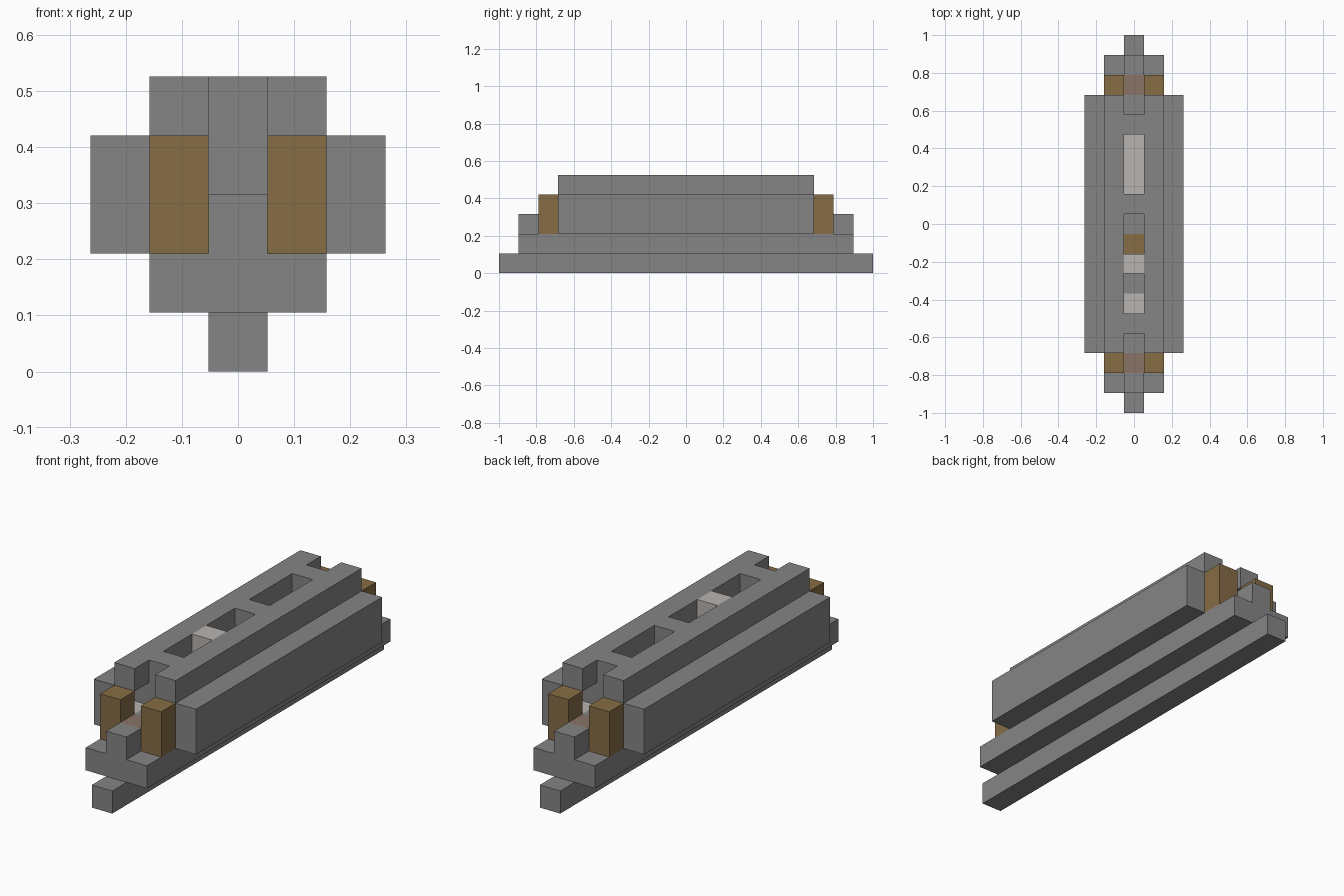
import bpy

cube = bpy.data.objects.get("Cube")
if cube:
    bpy.data.objects.remove(cube, do_unlink=True)

U = 2 / 19  # one block; the model is 19 blocks long


def material(name, rgb):
    m = bpy.data.materials.new(name)
    m.use_nodes = True
    m.diffuse_color = (*rgb, 1)
    m.node_tree.nodes["Principled BSDF"].inputs["Base Color"].default_value = (*rgb, 1)
    return m


GRAY = material("stone_gray", (0.235, 0.235, 0.235))
BROWN = material("wood_brown", (0.238, 0.153, 0.06))
LIGHT = material("pale_gray", (0.479, 0.456, 0.44))
CLAY = material("clay_brown", (0.254, 0.175, 0.138))


def box(name, mat, x, y, z):
    """Box from block ranges: x about the centre, y from the front, z from the ground."""
    spans = [(x[0] - 0.5, x[1] + 0.5), (y[0] - 9.5, y[1] - 8.5), (z[0], z[1] + 1)]
    bpy.ops.mesh.primitive_cube_add(size=1, location=[(a + b) / 2 * U for a, b in spans])
    ob = bpy.context.object
    ob.name = name
    ob.scale = [(b - a) * U for a, b in spans]
    bpy.ops.object.transform_apply(location=False, rotation=False, scale=True)
    ob.data.materials.append(mat)


# Keel and base deck
box("keel", GRAY, (0, 0), (0, 18), (0, 0))
box("base_deck", GRAY, (-1, 1), (1, 17), (1, 1))

# Side walls, inner walls and roof rails
for s, side in ((-1, "right"), (1, "left")):
    box(side + "_wall", GRAY, (2 * s, 2 * s), (3, 15), (2, 3))
    box(side + "_roof_rail", GRAY, (s, s), (3, 15), (4, 4))
    box(side + "_inner_wall", GRAY, (s, s), (4, 14), (2, 3))
    for y, end in ((2, "front"), (16, "back")):
        box(f"{side}_{end}_post", BROWN, (s, s), (y, y), (2, 3))
    for y, end in ((3, "front"), (15, "back")):
        box(f"{side}_{end}_ledge", LIGHT, (s, s), (y, y), (2, 2))

# End steps between the posts
for f, end in ((lambda i: i, "front"), (lambda i: 18 - i, "back")):
    for i, part, mat in ((1, "step", GRAY), (2, "threshold", CLAY), (3, "inner_step", GRAY)):
        box(f"{end}_{part}", mat, (0, 0), (f(i), f(i)), (2, 2))

# Roof bridges between the openings, reaching down as partitions
for y, mat in ((4, GRAY), (7, LIGHT), (10, GRAY), (14, GRAY)):
    box("partition", mat, (0, 0), (y, y), (2, 4))

# Blocks at the bottom of the roof openings
for a, b, mat in ((5, 5, LIGHT), (6, 6, GRAY), (8, 8, BROWN), (9, 9, GRAY), (11, 13, LIGHT)):
    box("opening_floor", mat, (0, 0), (a, b), (2, 2))
